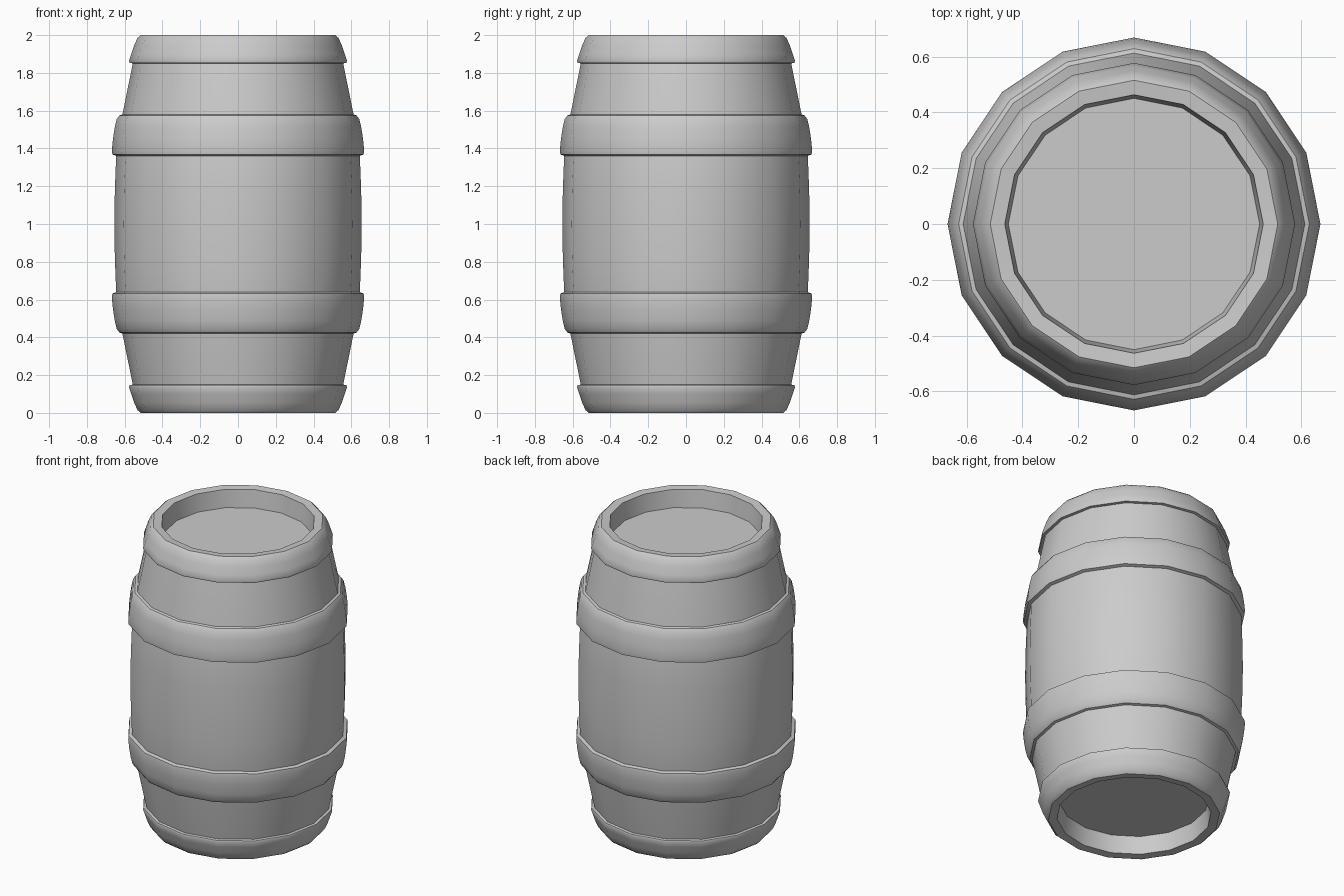
import bpy, bmesh, math

if "Cube" in bpy.data.objects:
    bpy.data.objects.remove(bpy.data.objects["Cube"])

SIDES = 16


def lathe(name, profile, flip=False):
    """Revolve (radius, z) points around z; flip mirrors the profile about z = 1."""
    bm = bmesh.new()
    rings = []
    for r, z in profile:
        z = 2 - z if flip else z
        if r == 0:
            rings.append([bm.verts.new((0, 0, z))] * SIDES)
        else:
            rings.append([bm.verts.new((r * math.cos(2 * math.pi * i / SIDES),
                                        r * math.sin(2 * math.pi * i / SIDES), z))
                          for i in range(SIDES)])
    for a, b in zip(rings, rings[1:]):
        for i in range(SIDES):
            j = (i + 1) % SIDES
            # lid fans collapse to triangles at the centre
            bm.faces.new(list(dict.fromkeys((a[i], a[j], b[j], b[i]))))
    # profiles run top-inside to bottom-outside, so mirrored or not, fix winding once
    if not flip:
        bmesh.ops.reverse_faces(bm, faces=bm.faces[:])
    mesh = bpy.data.meshes.new(name)
    bm.to_mesh(mesh)
    bm.free()
    obj = bpy.data.objects.new(name, mesh)
    bpy.context.collection.objects.link(obj)
    bpy.ops.object.select_all(action='DESELECT')
    obj.select_set(True)
    bpy.context.view_layer.objects.active = obj
    bpy.ops.object.shade_smooth_by_angle(angle=math.radians(35))
    return obj


# Bulging stave wall
half = [(0.555, 1.86), (0.612, 1.58), (0.645, 1.36), (0.652, 1.18)]
lathe("barrel_wall", half + [(0.655, 1.0)] + [(r, 2 - z) for r, z in reversed(half)])

# Recessed lid, rim and end hoop in one profile
rim = [(0, 1.88), (0.45, 1.88), (0.463, 1.995), (0.515, 2.0), (0.532, 1.985),
       (0.55, 1.945), (0.565, 1.90), (0.577, 1.865), (0.574, 1.853), (0.555, 1.85)]
# Raised hoop around the wall
hoop = [(0.61, 1.58), (0.628, 1.575), (0.642, 1.555), (0.653, 1.51), (0.662, 1.45),
        (0.668, 1.39), (0.665, 1.368), (0.642, 1.36)]

for side, flip in (("upper", False), ("lower", True)):
    lathe(side + "_rim_and_lid", rim, flip)
    lathe(side + "_hoop", hoop, flip)
